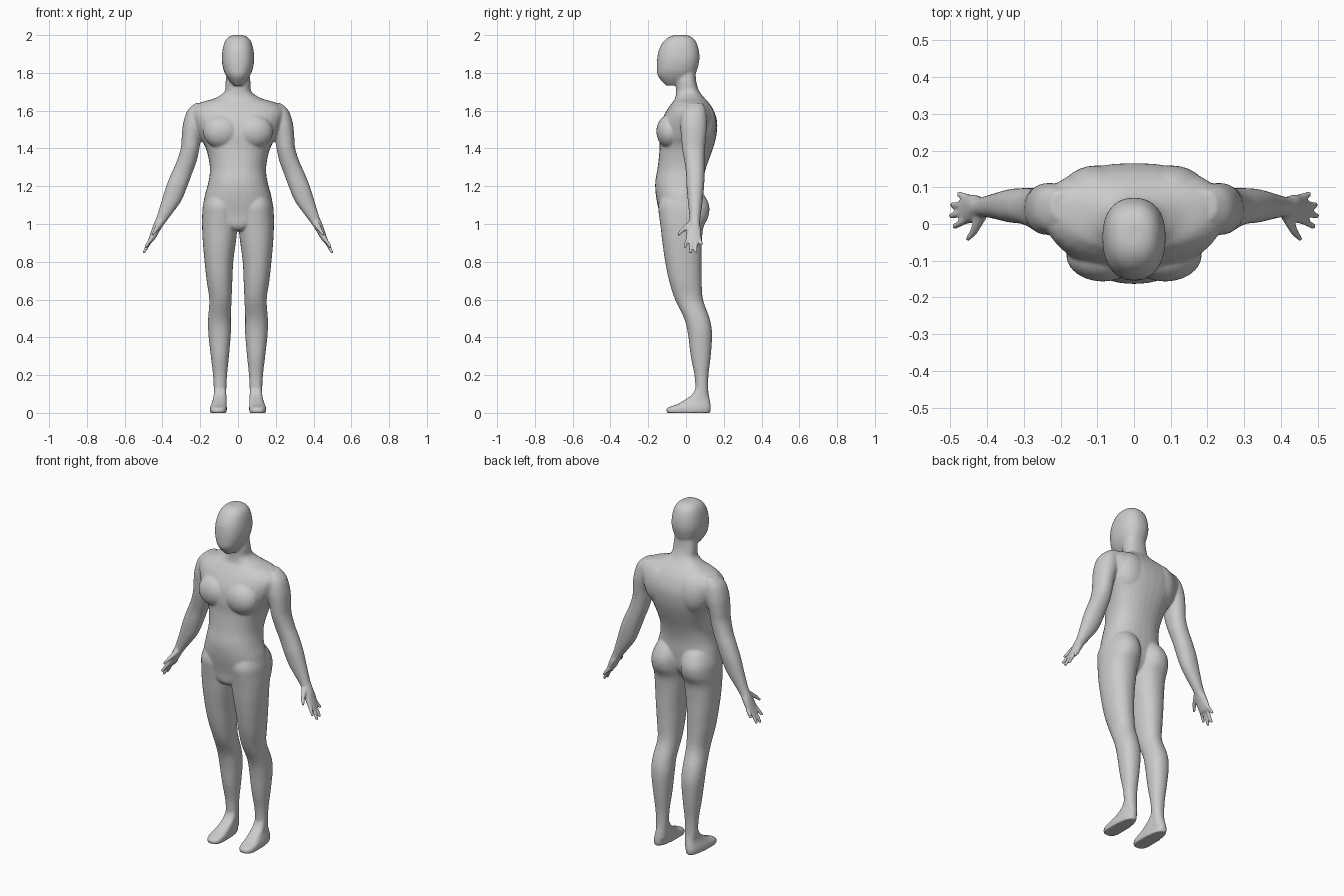
import bpy, bmesh, math
from mathutils import Vector, Matrix

bm = bmesh.new()
N, STEPS = 32, 4


def catmull(p0, p1, p2, p3, t):
    return [0.5 * (2*b + (c-a)*t + (2*a-5*b+4*c-d)*t*t + (3*b-a-3*c+d)*t**3)
            for a, b, c, d in zip(p0, p1, p2, p3)]


def loft(slices, widest=0.5, e=2.2, sides=(1,)):
    """Horizontal slices (z, x0, x1, y0, y1); widest = where in depth the slice is widest."""
    n = len(slices)
    fine = []
    for i in range(n - 1):
        pts = [slices[max(0, min(n - 1, k))] for k in range(i - 1, i + 3)]
        fine += [catmull(*pts, s / STEPS) for s in range(STEPS)]
    fine.append(slices[-1])
    for side in sides:
        rings = []
        for z, x0, x1, y0, y1 in fine:
            cx, rx, cy = (x0 + x1) / 2, (x1 - x0) / 2, y0 + (y1 - y0) * widest
            ring = []
            for k in range(N):
                a = 2 * math.pi * k / N
                c, s = math.cos(a), math.sin(a)
                x = cx + rx * math.copysign(abs(c) ** (2 / e), c)
                y = cy + (y1 - cy if s > 0 else cy - y0) * math.copysign(abs(s) ** (2 / e), s)
                ring.append(bm.verts.new((side * x, y, z)))
            rings.append(ring)
        for a, b in zip(rings, rings[1:]):
            for k in range(N):
                bm.faces.new((a[k], a[(k + 1) % N], b[(k + 1) % N], b[k]))
        bm.faces.new(rings[0])
        bm.faces.new(rings[-1])


def sym(rows):
    return [(z, -w, w, y0, y1) for z, w, y0, y1 in rows]


def ball(pos, size):
    for s in (1, -1):
        m = Matrix.Translation((s * pos[0], pos[1], pos[2])) @ Matrix.Diagonal((*size, 1))
        bmesh.ops.create_uvsphere(bm, u_segments=24, v_segments=16, radius=1, matrix=m)


def finger(a, b, r1, r2):
    for s in (1, -1):
        p, q = Vector((s * a[0], *a[1:])), Vector((s * b[0], *b[1:]))
        m = Matrix.Translation((p + q) / 2) @ (q - p).to_track_quat('Z', 'Y').to_matrix().to_4x4()
        bmesh.ops.create_cone(bm, cap_ends=True, segments=12, radius1=r1, radius2=r2,
                              depth=(q - p).length, matrix=m)
    ball(b, (r2, r2, r2))


BOTH = (1, -1)

# head
loft(sym([(2.0, .025, -.06, .0), (1.99, .05, -.09, .03), (1.965, .07, -.12, .053),
          (1.92, .082, -.144, .068), (1.87, .086, -.153, .071), (1.82, .078, -.154, .06),
          (1.785, .063, -.149, .047), (1.755, .043, -.127, .03), (1.733, .022, -.105, .0)]),
     widest=.52, e=2.3)

# neck and torso
loft(sym([(1.82, .058, -.06, .05), (1.75, .066, -.055, .055), (1.70, .072, -.053, .072),
          (1.665, .125, -.058, .1), (1.64, .205, -.075, .122), (1.60, .25, -.103, .147),
          (1.54, .24, -.132, .165), (1.47, .21, -.142, .161), (1.40, .17, -.14, .143),
          (1.30, .149, -.15, .107), (1.22, .157, -.163, .089), (1.14, .178, -.158, .085),
          (1.05, .183, -.14, .075), (.99, .1, -.132, .035), (.965, .04, -.11, .01)]),
     widest=.58, e=2.25)

# chest muscles and shoulder blades
ball((.085, -.085, 1.49), (.1, .072, .09))
ball((.1, .085, 1.53), (.1, .075, .12))

# legs and buttocks
loft([(1.20, .03, .13, -.09, .05), (1.16, .012, .162, -.125, .092), (1.10, .002, .185, -.147, .122),
      (1.04, .002, .19, -.142, .119), (.98, .003, .19, -.134, .092), (.9, .012, .186, -.125, .084),
      (.8, .025, .177, -.11, .083), (.7, .03, .166, -.09, .083), (.6, .034, .152, -.058, .09),
      (.5, .038, .158, -.01, .125), (.42, .038, .157, .01, .138), (.3, .048, .144, .025, .131),
      (.2, .058, .132, .045, .119), (.12, .062, .128, .05, .118), (.04, .064, .126, .05, .125)],
     e=2.2, sides=BOTH)

# feet
loft([(.14, .066, .124, .055, .115), (.1, .062, .128, .035, .12), (.07, .061, .133, -.005, .126),
      (.045, .06, .142, -.05, .13), (.025, .059, .149, -.1, .132), (.0, .06, .148, -.103, .128)],
     widest=.3, e=2.5, sides=BOTH)

# shoulders, arms and palms
loft([(1.64, .15, .225, .01, .09), (1.60, .16, .268, -.02, .105), (1.53, .17, .291, -.03, .112),
      (1.46, .195, .298, -.025, .106), (1.40, .204, .303, -.02, .1), (1.33, .22, .325, -.008, .098),
      (1.27, .242, .352, .0, .098), (1.20, .268, .38, .003, .096), (1.12, .302, .405, .01, .088),
      (1.04, .36, .43, .018, .077), (1.0, .39, .447, .018, .074), (.97, .41, .457, .006, .08),
      (.93, .434, .47, .0, .08), (.905, .45, .478, .008, .073)],
     e=2.2, sides=BOTH)

# thumb and fingers
finger((.415, .025, 1.0), (.437, -.022, .965), .017, .011)
finger((.437, -.022, .965), (.452, -.04, .945), .011, .008)
for base, tip in (((.455, .012, .93), (.488, -.006, .88)), ((.46, .032, .925), (.497, .022, .85)),
                  ((.458, .052, .925), (.494, .052, .855)), ((.448, .07, .93), (.476, .081, .893))):
    finger(base, tip, .0115, .0085)

bmesh.ops.recalc_face_normals(bm, faces=bm.faces)
mesh = bpy.data.meshes.new("human_body")
bm.to_mesh(mesh)
bm.free()
body = bpy.data.objects.new("human_body", mesh)
bpy.context.collection.objects.link(body)
bpy.context.view_layer.objects.active = body
body.select_set(True)

# fuse the parts into one skin and soften the joints
remesh = body.modifiers.new("fuse", 'REMESH')
remesh.mode = 'VOXEL'
remesh.voxel_size = .0058
smooth = body.modifiers.new("soften", 'SMOOTH')
smooth.factor = .5
smooth.iterations = 6
for name in ("fuse", "soften"):
    bpy.ops.object.modifier_apply(modifier=name)
bpy.ops.object.shade_smooth()
